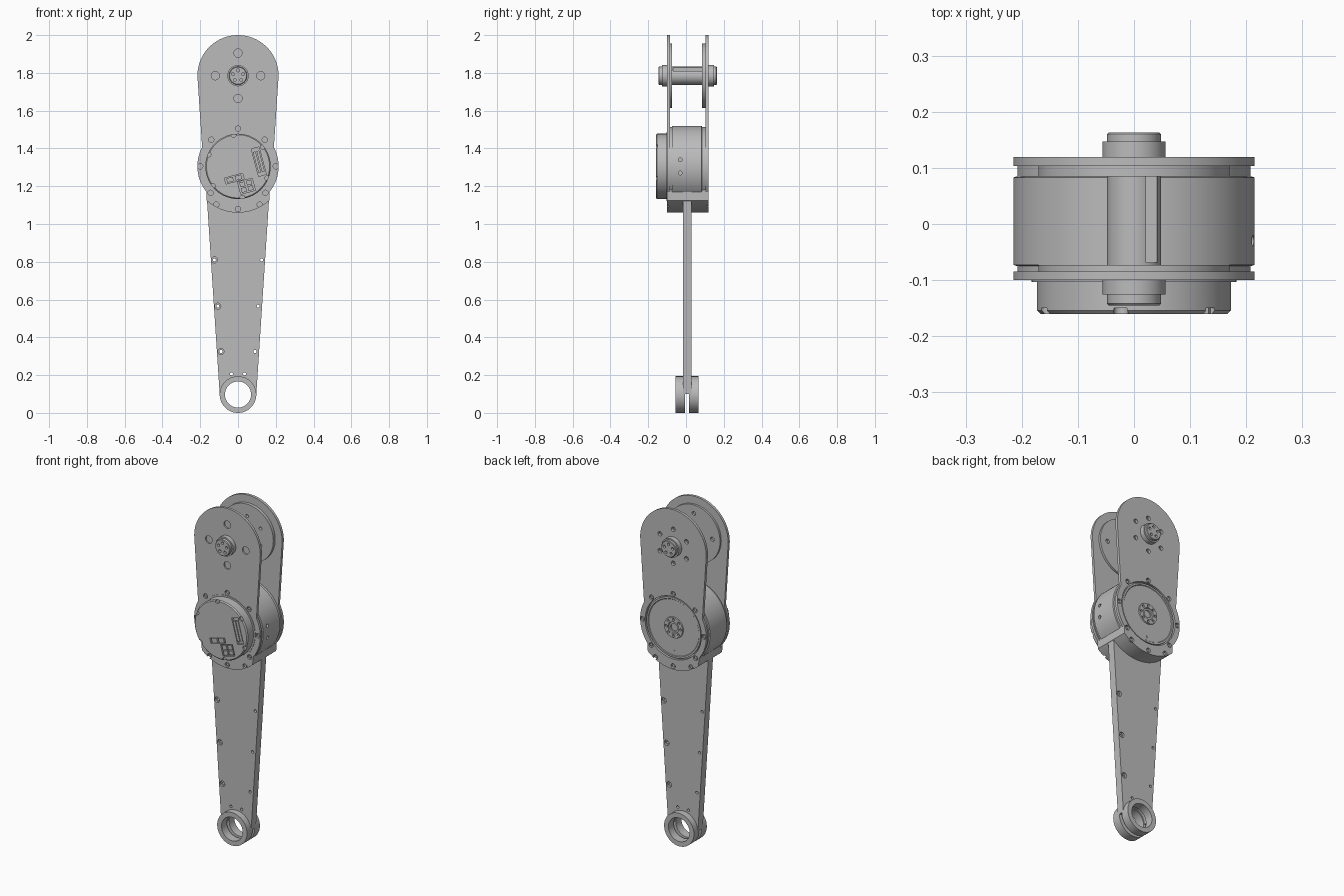
import bpy, bmesh, math
from mathutils import Matrix, Vector

if "Cube" in bpy.data.objects:
    bpy.data.objects.remove(bpy.data.objects["Cube"])

grey = bpy.data.materials.new("machined_grey")
grey.use_nodes = True
grey.diffuse_color = (0.5, 0.5, 0.5, 1)
grey.node_tree.nodes["Principled BSDF"].inputs["Base Color"].default_value = (0.5, 0.5, 0.5, 1)

PIVOT, MOTOR, FOOT = 1.785, 1.305, 0.097   # heights of the three axes


def finish(name, bm):
    bmesh.ops.remove_doubles(bm, verts=bm.verts, dist=1e-5)
    bmesh.ops.recalc_face_normals(bm, faces=bm.faces)
    mesh = bpy.data.meshes.new(name)
    bm.to_mesh(mesh)
    bm.free()
    mesh.materials.append(grey)
    obj = bpy.data.objects.new(name, mesh)
    bpy.context.collection.objects.link(obj)
    return obj


def lathe(name, profile, z, closed=False, steps=96):
    """Turn an (r, y) profile about a y-parallel axis at height z."""
    bm = bmesh.new()
    vs = [bm.verts.new((r, y, z)) for r, y in profile]
    es = [bm.edges.new(p) for p in zip(vs, vs[1:])]
    if closed:
        es.append(bm.edges.new((vs[-1], vs[0])))
    bmesh.ops.spin(bm, geom=vs + es, cent=(0, 0, z), axis=(0, 1, 0),
                   angle=math.tau, steps=steps)
    return finish(name, bm)


def extrude(name, outline, y0, y1):
    """Extrude an (x, z) outline from y0 to y1."""
    bm = bmesh.new()
    face = bm.faces.new([bm.verts.new((x, y0, z)) for x, z in outline])
    out = bmesh.ops.extrude_face_region(bm, geom=[face])["geom"]
    bmesh.ops.translate(bm, vec=(0, y1 - y0, 0),
                        verts=[v for v in out if isinstance(v, bmesh.types.BMVert)])
    return finish(name, bm)


def pins(name, spots, r, y0, y1):
    """Cylinders along y at a list of (x, z) spots."""
    bm = bmesh.new()
    for x, z in spots:
        m = Matrix.Translation((x, (y0 + y1) / 2, z)) @ Matrix.Rotation(math.pi / 2, 4, 'X')
        bmesh.ops.create_cone(bm, cap_ends=True, segments=20, radius1=r, radius2=r,
                              depth=y1 - y0, matrix=m)
    return finish(name, bm)


def box(name, centre, size, tilt=0):
    bm = bmesh.new()
    m = (Matrix.Translation(centre) @ Matrix.Rotation(math.radians(tilt), 4, 'Y')
         @ Matrix.Diagonal((*size, 1)))
    bmesh.ops.create_cube(bm, size=1, matrix=m)
    return finish(name, bm)


def cut(obj, *cutters):
    for c in cutters:
        c.hide_render = True
        mod = obj.modifiers.new("cut", 'BOOLEAN')
        mod.operation, mod.solver, mod.object = 'DIFFERENCE', 'EXACT', c
        bpy.context.view_layer.objects.active = obj
        bpy.ops.object.modifier_apply(modifier=mod.name)
        bpy.data.objects.remove(c)
    return obj


def arc(z, r, a0, a1, n):
    angles = [math.radians(a0 + (a1 - a0) * i / n) for i in range(n + 1)]
    return [(r * math.cos(a), z + r * math.sin(a)) for a in angles]


def circle(z, r, n, start=0):
    return arc(z, r, start, start + 360, n)[:-1]


# Side plates: rounded top, tapering to the motor flange and lower lug
lug_arc = arc(MOTOR, 0.245, -132.5, -47.5, 24)
plate_outline = (arc(PIVOT, 0.215, 0, 180, 48) + arc(MOTOR, 0.215, 152, 219, 16)
                 + lug_arc + arc(MOTOR, 0.215, -39, 28, 16))
rim_bolts = circle(MOTOR, 0.2, 8)[:5] + [(x, 1.165) for x in (-0.145, 0, 0.145)]
lug_bolts = [(-0.115, 1.103), (0, 1.08), (0.115, 1.103)]
bolts = rim_bolts + lug_bolts

front_bolts = circle(PIVOT, 0.12, 4)
front_plate = extrude("front_plate", plate_outline, -0.1, -0.085)
cut(front_plate, pins("cutter", bolts, 0.014, -0.11, -0.09),
    pins("cutter", front_bolts, 0.022, -0.11, -0.092))

back_bolts = circle(PIVOT, 0.1, 6, 30)
back_plate = extrude("back_plate", plate_outline, 0.103, 0.119)
cut(back_plate, pins("cutter", bolts, 0.014, 0.109, 0.13),
    pins("cutter", back_bolts, 0.013, 0.1, 0.13),
    lathe("cutter", [(0, 0.09), (0.183, 0.09), (0.183, 0.13), (0, 0.13)], MOTOR))
pins("front_screws", bolts, 0.008, -0.096, -0.088)
pins("back_screws", bolts, 0.008, 0.106, 0.115)

# Reinforcing discs inside the plates around the pivot
front_disc = lathe("front_disc", [(0, -0.086), (0.17, -0.086), (0.17, -0.073), (0, -0.073)], PIVOT)
cut(front_disc, pins("cutter", front_bolts, 0.012, -0.11, -0.06))
back_disc = lathe("back_disc", [(0, 0.085), (0.17, 0.085), (0.17, 0.104), (0, 0.104)], PIVOT)
cut(back_disc, pins("cutter", back_bolts, 0.009, 0.08, 0.12))

# Pivot shaft with collars, keyway and socket holes
shaft = lathe("pivot_shaft", [
    (0, -0.145), (0.045, -0.145), (0.048, -0.142), (0.048, -0.126), (0.056, -0.126),
    (0.056, -0.09), (0.048, -0.09), (0.048, 0.095), (0.056, 0.095), (0.056, 0.147),
    (0.048, 0.147), (0.048, 0.16), (0.045, 0.163), (0, 0.163)], PIVOT, steps=48)
sockets = circle(PIVOT, 0.028, 5, 18)
cut(shaft, box("cutter", (0.031, 0.008, PIVOT + 0.04), (0.02, 0.153, 0.04)),
    pins("cutter", sockets, 0.008, -0.16, -0.13),
    pins("cutter", sockets, 0.008, 0.15, 0.18))

# Motor housing between the plates
housing = lathe("motor_housing", [
    (0, -0.09), (0.208, -0.09), (0.208, -0.075), (0.215, -0.073), (0.215, 0.083),
    (0.208, 0.085), (0.208, 0.105), (0, 0.105)], MOTOR, steps=128)
for z in (1.27, 1.34):
    hole = pins("cutter", [(0, 0)], 0.01, -0.02, 0.02)
    hole.data.transform(Matrix.Translation((0.21, -0.03, z)) @ Matrix.Rotation(math.pi / 2, 4, 'Z'))
    cut(housing, hole)

# Motor back face with hub and bolt circle
back_face = lathe("motor_back_face", [
    (0, 0.095), (0.176, 0.095), (0.176, 0.115), (0.166, 0.115), (0.163, 0.112),
    (0.062, 0.112), (0.06, 0.118), (0.034, 0.118), (0.032, 0.112), (0.022, 0.112),
    (0.022, 0.1), (0, 0.1)], MOTOR)
cut(back_face, pins("cutter", circle(MOTOR, 0.047, 8), 0.007, 0.108, 0.13))

# Motor cover with six rim notches and connector pockets
cover = lathe("motor_cover", [
    (0, -0.09), (0.183, -0.09), (0.183, -0.103), (0.173, -0.103), (0.173, -0.154),
    (0.167, -0.16), (0, -0.16)], MOTOR)
cut(cover, pins("cutter", circle(MOTOR, 0.168, 6, 38), 0.013, -0.17, -0.15))
for part, x, z, w, h, tilt in (("long_connector", 0.11, 1.33, 0.042, 0.15, -15),
                               ("small_connector", -0.02, 1.24, 0.1, 0.032, -15),
                               ("square_connector", 0.045, 1.2, 0.08, 0.066, -15)):
    cut(cover, box("cutter", (x, -0.16, z), (w, 0.03, h), tilt))
    cols, rows = {"long_connector": (2, 1), "small_connector": (2, 1)}.get(part, (2, 2))
    turn = Matrix.Rotation(math.radians(tilt), 3, 'Y')
    for i in range(cols):
        for j in range(rows):
            off = turn @ Vector(((i + 0.5) / cols - 0.5, 0, 0)) * w * 0.92
            off += turn @ Vector((0, 0, (j + 0.5) / rows - 0.5)) * h * 0.92
            box(part, Vector((x, -0.151, z)) + off,
                (w / cols * 0.7, 0.016, h / rows * 0.76), tilt)

# Lug block joining the plates to the leg
lug = lug_arc + [(0.167, 1.18), (-0.167, 1.18)]
extrude("lug_block", lug, -0.086, 0.104)

# Tapered leg with through holes; counterbored on opposite faces
leg = extrude("leg", [(-0.097, 0.1), (0.097, 0.1), (0.167, 1.17), (-0.167, 1.17)], -0.017, 0.028)
left = [(0.125, 0.81), (0.107, 0.565), (0.09, 0.325)]
right = [(-x, z) for x, z in left]
cut(leg, pins("cutter", left + right + [(-0.035, 0.207), (0.035, 0.207)], 0.008, -0.05, 0.05),
    pins("cutter", right, 0.016, -0.05, -0.005),
    pins("cutter", left, 0.016, 0.016, 0.05),
    lathe("cutter", [(0, -0.1), (0.075, -0.1), (0.075, 0.1), (0, 0.1)], FOOT))

# Foot: two bearing rings with a gap between them
for name, y0, y1 in (("foot_ring_front", -0.055, -0.004), ("foot_ring_back", 0.016, 0.065)):
    lathe(name, [(0.069, y0), (0.097, y0), (0.097, y1), (0.069, y1)], FOOT, closed=True)

# Smooth the round surfaces, keep machined edges sharp
bpy.ops.object.select_all(action='DESELECT')
for obj in bpy.context.collection.objects:
    if obj.type == 'MESH' and obj.data.materials and obj.data.materials[0] == grey:
        obj.select_set(True)
        bpy.context.view_layer.objects.active = obj
bpy.ops.object.shade_smooth_by_angle(angle=math.radians(30))
